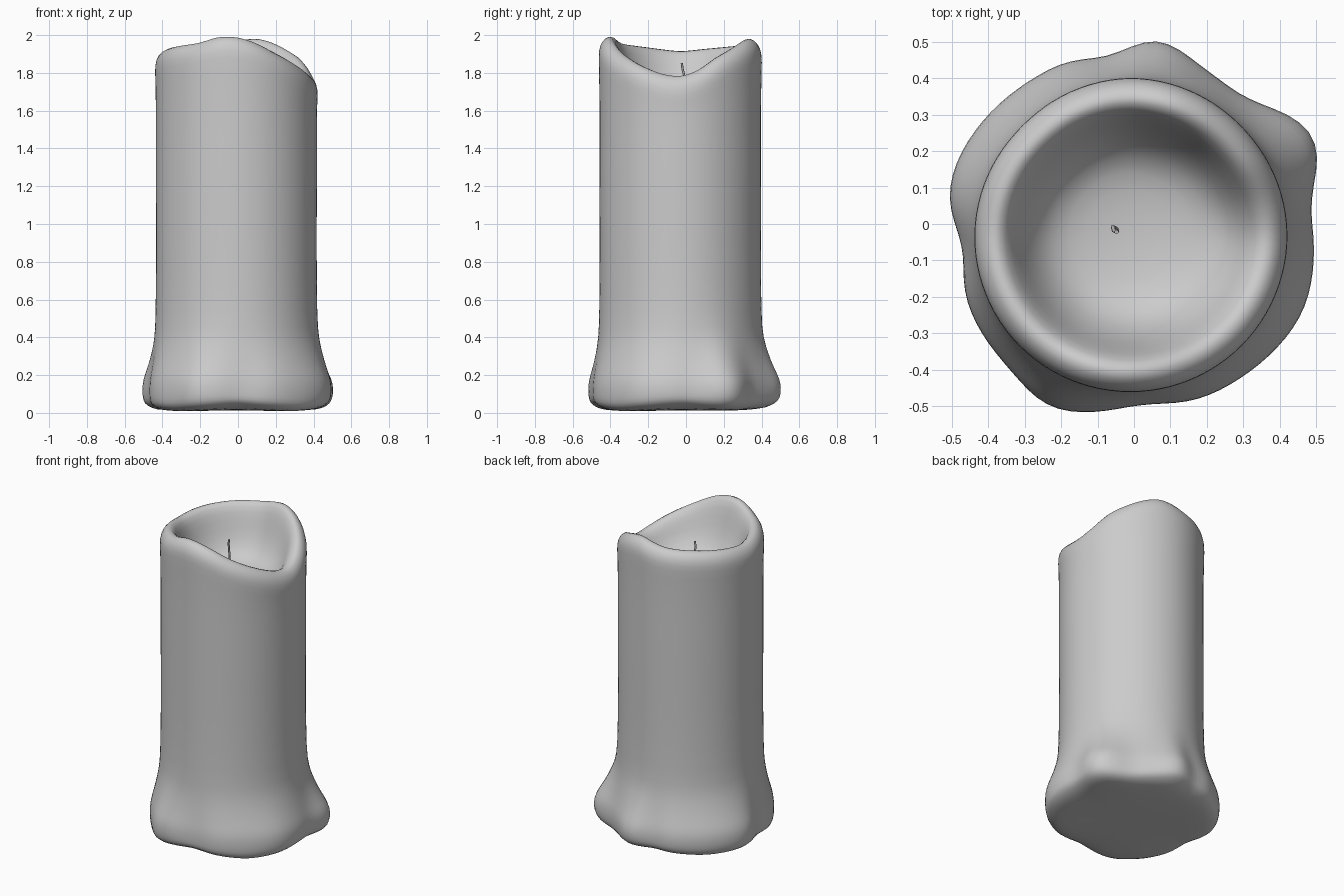
import bpy, bmesh, math

if "Cube" in bpy.data.objects:
    bpy.data.objects.remove(bpy.data.objects["Cube"])

CX, CY = -0.01, -0.03
N = 48

def sample(table, a):
    """Periodic linear lookup of (degrees, value) pairs."""
    t = sorted(table)
    t = [(t[-1][0] - 360, t[-1][1])] + t + [(t[0][0] + 360, t[0][1])]
    for (a0, v0), (a1, v1) in zip(t, t[1:]):
        if a0 <= a <= a1:
            return v0 + (v1 - v0) * (a - a0) / max(a1 - a0, 1e-6)

def smooth(table, a):
    return sum(w * sample(table, (a + d) % 360) for d, w in ((-5, .25), (0, .5), (5, .25)))

# outline of the melted wax foot, seen from above
foot_pts = [(.07, .525), (-.07, .45), (-.18, .455), (-.27, .405), (-.5, .15), (-.515, .05),
            (-.46, -.06), (-.47, -.19), (-.33, -.41), (-.24, -.51), (-.12, -.52), (.02, -.49),
            (.17, -.487), (.3, -.42), (.47, -.24), (.495, -.03), (.475, .07), (.52, .2),
            (.49, .27), (.3, .34), (.17, .44)]
foot = [(math.degrees(math.atan2(y - CY, x - CX)) % 360, math.hypot(x - CX, y - CY))
        for x, y in foot_pts]
# height of the rim, body radius and lift of the bottom edge by angle
rim = [(0, 1.785), (15, 1.82), (30, 1.89), (45, 1.93), (60, 1.97), (75, 1.995), (100, 1.96),
       (130, 1.95), (160, 1.935), (180, 1.92), (210, 1.945), (240, 1.965), (255, 2.0),
       (270, 2.0), (285, 1.97), (300, 1.92), (325, 1.85), (345, 1.80)]
body = [(0, .43), (45, .425), (90, .43), (135, .42), (180, .427), (225, .43), (270, .43), (315, .43)]
lift = [(20, .02), (0, .03), (45, .01), (85, .035), (135, .01), (180, .02), (225, 0), (270, .03), (315, 0)]

def column(a):
    """Profile (radius, z) from the bottom, up the outside, over the rim, into the bowl."""
    R, F, h, l = smooth(body, a), smooth(foot, a), smooth(rim, a), smooth(lift, a)
    mix = lambda w: R + (F - R) * w
    p = [(.2, .012), (F * .8, .008 + l * .3), (F * .9, .008 + l), (mix(.85), .03 + l),
         (mix(.97), .07 + l * .7), (F, .12 + l * .4), (mix(.93), .18), (mix(.65), .24),
         (mix(.35), .32), (mix(.12), .40), (R, .5), (R - .003, .9), (R, 1.3), (R - .002, 1.6),
         (R + .002, h - .15), (R + .005, h - .08), (R - .012, h - .03), (R - .05, h)]
    d = h - 1.62
    p += [(R - .085, h - .018), (R - .115, h - .3 * d), (R - .145, h - .6 * d),
          (.22, 1.65), (.12, 1.625)]
    return p

# candle body: one lathed skin with a bowl in the top
bm = bmesh.new()
cols = []
for i in range(N):
    a = 360 * i / N
    c, s = math.cos(math.radians(a)), math.sin(math.radians(a))
    cols.append([bm.verts.new((CX + r * c, CY + r * s, z)) for r, z in column(a)])
for i in range(N):
    A, B = cols[i], cols[(i + 1) % N]
    for j in range(len(A) - 1):
        bm.faces.new((A[j], B[j], B[j + 1], A[j + 1]))
    if i == 0:
        low, floor = bm.verts.new((CX, CY, .012)), bm.verts.new((CX, CY, 1.615))
    bm.faces.new((low, B[0], A[0]))
    bm.faces.new((floor, A[-1], B[-1]))
bmesh.ops.recalc_face_normals(bm, faces=bm.faces)
me = bpy.data.meshes.new("candle_wax")
bm.to_mesh(me)
bm.free()
for p in me.polygons:
    p.use_smooth = True
wax = bpy.data.objects.new("candle_wax", me)
bpy.context.collection.objects.link(wax)
sub = wax.modifiers.new("soften", 'SUBSURF')
sub.levels = sub.render_levels = 1

# wick: thin bent cord
cu = bpy.data.curves.new("wick", 'CURVE')
cu.dimensions = '3D'
cu.bevel_depth = .006
cu.bevel_resolution = 1
cu.use_fill_caps = True
sp = cu.splines.new('POLY')
path = [(-.045, -.02, 1.6), (-.05, -.012, 1.7), (-.058, -.008, 1.78), (-.055, -.018, 1.82), (-.048, -.022, 1.85)]
sp.points.add(len(path) - 1)
for pt, co in zip(sp.points, path):
    pt.co = (*co, 1)
bpy.context.collection.objects.link(bpy.data.objects.new("wick", cu))
